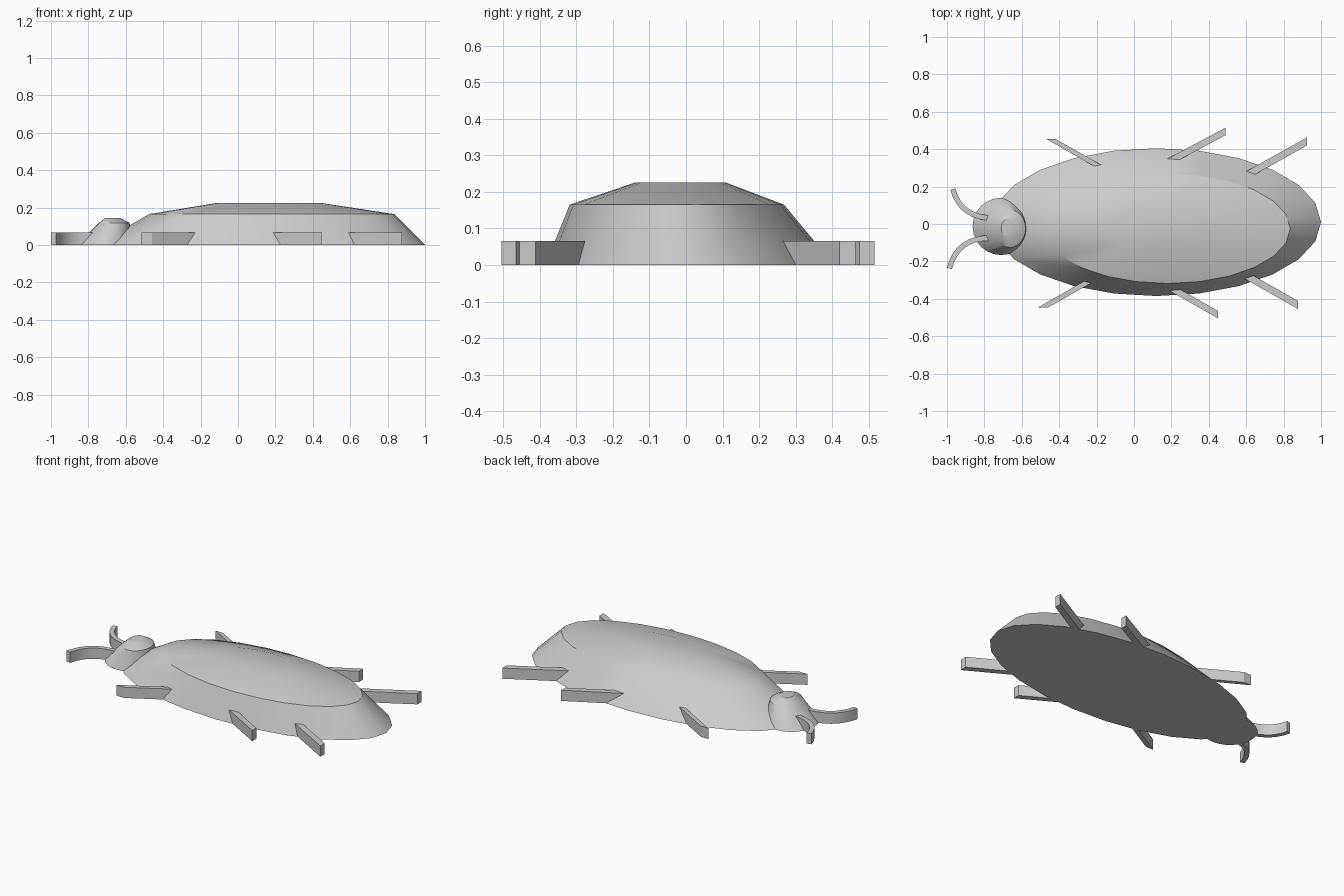
import bpy, bmesh, math
from mathutils import Vector

cube = bpy.data.objects.get("Cube")
if cube:
    bpy.data.objects.remove(cube, do_unlink=True)

grey = bpy.data.materials.new("plain_grey")
grey.use_nodes = True
colour = (0.6, 0.6, 0.6, 1)
grey.diffuse_color = colour
grey.node_tree.nodes["Principled BSDF"].inputs["Base Color"].default_value = colour


def finish(bm, name, smooth):
    bmesh.ops.recalc_face_normals(bm, faces=bm.faces[:])
    mesh = bpy.data.meshes.new(name)
    bm.to_mesh(mesh)
    bm.free()
    mesh.materials.append(grey)
    obj = bpy.data.objects.new(name, mesh)
    bpy.context.collection.objects.link(obj)
    if smooth:
        bpy.ops.object.select_all(action='DESELECT')
        obj.select_set(True)
        bpy.context.view_layer.objects.active = obj
        bpy.ops.object.shade_smooth_by_angle(angle=math.radians(30))


def loft(name, rings, sides=24):
    """Stack of ellipses, each given as x, y, z, x radius, y radius."""
    bm = bmesh.new()
    loops = []
    for x, y, z, rx, ry in rings:
        angles = [math.tau * i / sides for i in range(sides)]
        loops.append([bm.verts.new((x + rx * math.cos(a), y + ry * math.sin(a), z))
                      for a in angles])
    for low, high in zip(loops, loops[1:]):
        for i in range(sides):
            j = (i + 1) % sides
            bm.faces.new((low[i], low[j], high[j], high[i]))
    bm.faces.new(loops[0][::-1])
    bm.faces.new(loops[-1])
    finish(bm, name, True)


def slab(name, side_a, side_b, smooth=False, height=0.066):
    """Upright strip between two matching edge paths."""
    bm = bmesh.new()
    rows = [[bm.verts.new((p[0], p[1], z)) for p, z in
             ((a, 0), (b, 0), (b, height), (a, height))]
            for a, b in zip(side_a, side_b)]
    for r, s in zip(rows, rows[1:]):
        for i in range(4):
            j = (i + 1) % 4
            bm.faces.new((r[i], r[j], s[j], s[i]))
    bm.faces.new(rows[0])
    bm.faces.new(rows[-1][::-1])
    finish(bm, name, smooth)


# Shell and slanted head
loft("body_shell", [(0.12, 0.01, 0, 0.88, 0.395),
                    (0.18, -0.025, 0.165, 0.655, 0.293),
                    (0.165, -0.015, 0.225, 0.275, 0.125)])
loft("head", [(-0.71, -0.013, 0, 0.153, 0.153),
              (-0.662, -0.025, 0.118, 0.082, 0.10),
              (-0.67, -0.02, 0.145, 0.04, 0.05)])

# Legs: outer end corners, then the direction running under the shell
legs = {
    "front_left_leg": ((-0.47, 0.455), (-0.42, 0.455), (0.26, -0.148)),
    "middle_left_leg": ((0.49, 0.475), (0.49, 0.515), (-0.31, -0.165)),
    "rear_left_leg": ((0.925, 0.42), (0.925, 0.463), (-0.34, -0.19)),
    "front_right_leg": ((-0.515, -0.447), (-0.46, -0.447), (0.26, 0.148)),
    "middle_right_leg": ((0.45, -0.465), (0.45, -0.505), (-0.29, 0.165)),
    "rear_right_leg": ((0.878, -0.412), (0.878, -0.455), (-0.30, 0.17)),
}
for name, (a, b, run) in legs.items():
    a, b, run = Vector(a), Vector(b), Vector(run)
    slab(name, (a, a + run), (b, b + run))


# Curved antennae, from tip to head
def antenna(name, tip, root, bend):
    tip, root, bend = Vector(tip), Vector(root), Vector(bend)
    left, right = [], []
    for i in range(9):
        t = i / 8
        p = tip * (1 - t) ** 2 + bend * 2 * t * (1 - t) + root * t * t
        d = ((bend - tip) * (1 - t) + (root - bend) * t).normalized()
        n = Vector((-d.y, d.x)) * 0.014
        left.append(p + n)
        right.append(p - n)
    slab(name, left, right, True)


antenna("left_antenna", (-0.968, 0.187), (-0.74, 0.03), (-0.93, 0.03))
antenna("right_antenna", (-0.987, -0.238), (-0.76, -0.075), (-0.945, -0.07))
